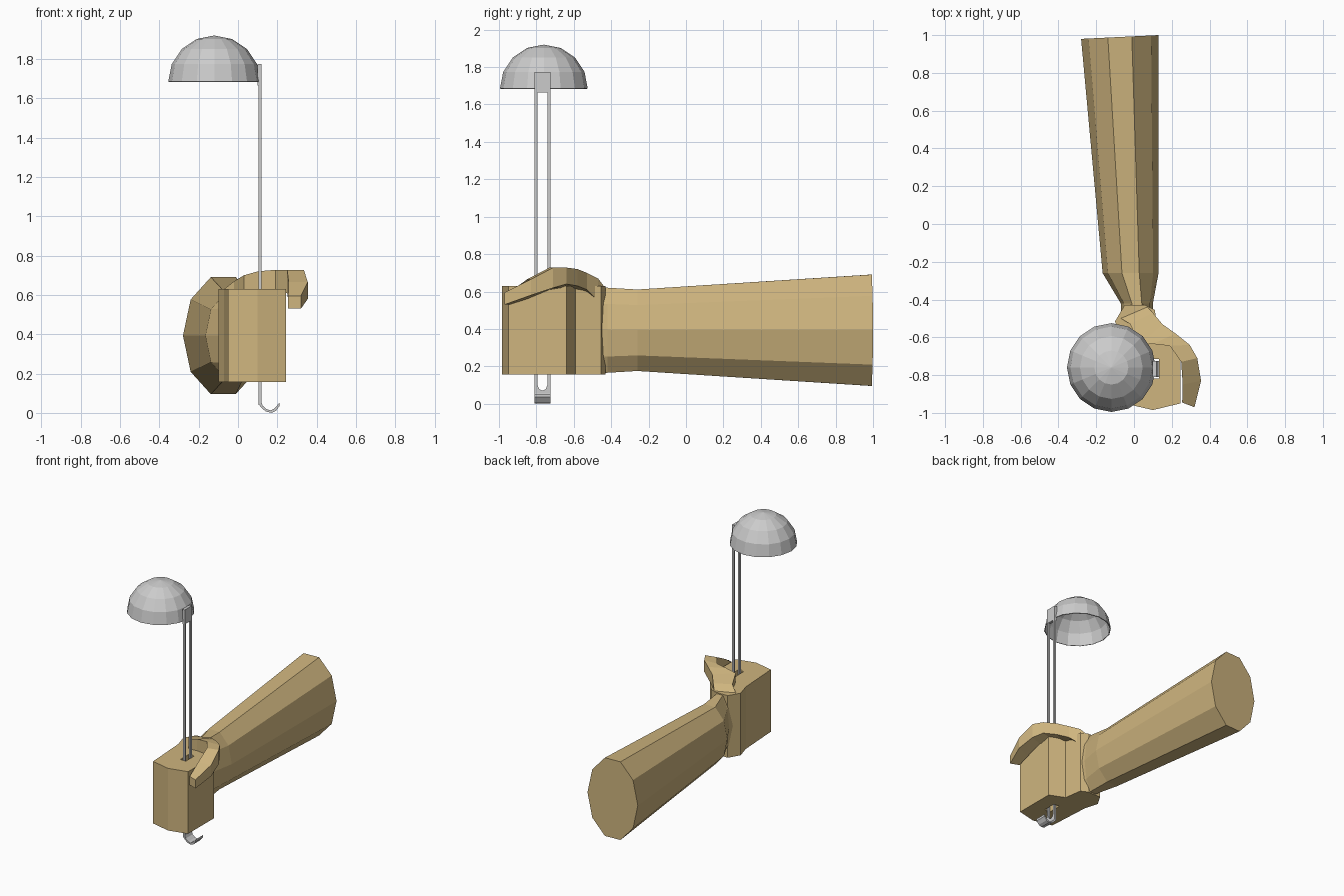
import bpy, bmesh, math
from mathutils import Vector

if "Cube" in bpy.data.objects:
    bpy.data.objects.remove(bpy.data.objects["Cube"])

tan = bpy.data.materials.new("tan")
tan.diffuse_color = (0.62, 0.46, 0.21, 1)
tan.use_nodes = True
tan.node_tree.nodes["Principled BSDF"].inputs["Base Color"].default_value = tan.diffuse_color


def finish(name, bm, mat=None):
    bmesh.ops.recalc_face_normals(bm, faces=bm.faces)
    me = bpy.data.meshes.new(name)
    bm.to_mesh(me)
    bm.free()
    ob = bpy.data.objects.new(name, me)
    bpy.context.collection.objects.link(ob)
    if mat:
        me.materials.append(mat)
    return ob


def loft(name, rings, mat=None):
    """Skin a list of equal-length closed rings and cap both ends."""
    bm = bmesh.new()
    vs = [[bm.verts.new(p) for p in r] for r in rings]
    n = len(rings[0])
    for a, b in zip(vs, vs[1:]):
        for i in range(n):
            j = (i + 1) % n
            bm.faces.new((a[i], a[j], b[j], b[i]))
    bm.faces.new(vs[0])
    bm.faces.new(vs[-1])
    return finish(name, bm, mat)


def box(name, x0, x1, y0, y1, z0, z1):
    base = [(x0, y0), (x1, y0), (x1, y1), (x0, y1)]
    return loft(name, [[(x, y, z) for x, y in base] for z in (z0, z1)])


# forearm: ten-sided tapering tube: y, centre x, radius x, radius z, end slant
def arm_ring(y, cx, rx, rz, slant=0):
    pts = []
    for i in range(10):
        a = math.tau * i / 10
        pts.append((cx + rx * math.cos(a), y + slant * math.cos(a),
                    0.393 + rz * math.sin(a)))
    return pts


loft("forearm", [arm_ring(0.99, -0.075, 0.205, 0.313, 0.01),
                 arm_ring(-0.26, -0.018, 0.148, 0.229),
                 arm_ring(-0.42, 0.015, 0.085, 0.239),
                 arm_ring(-0.52, 0.015, 0.085, 0.242)], tan)

# fist: extruded outline with a slot for the handle
outline = [(0.245, -0.95), (0.245, -0.64), (0.13, -0.59), (0.11, -0.455),
           (0.06, -0.43), (-0.05, -0.43), (-0.1, -0.515), (-0.07, -0.62),
           (-0.05, -0.95), (0.1, -0.985)]
fist = loft("fist", [[(x, y, z) for x, y in outline] for z in (0.157, 0.63)], tan)
slot = box("handle_slot_cutter", 0.085, 0.132, -0.817, -0.715, 0, 0.8)
slot.hide_render = True
slot.hide_viewport = True
cut = fist.modifiers.new("slot", 'BOOLEAN')
cut.object = slot
cut.operation = 'DIFFERENCE'
cut.solver = 'EXACT'

# thumb: inner xy, outer xy, bottom inner, bottom outer, top
sections = [((-0.07, -0.50), (0.07, -0.44), 0.48, 0.48, 0.63),
            ((-0.02, -0.53), (0.10, -0.47), 0.55, 0.55, 0.67),
            ((0.03, -0.64), (0.15, -0.53), 0.60, 0.61, 0.70),
            ((0.10, -0.635), (0.22, -0.58), 0.62, 0.63, 0.72),
            ((0.19, -0.645), (0.295, -0.64), 0.62, 0.64, 0.728),
            ((0.25, -0.73), (0.335, -0.71), 0.61, 0.62, 0.728),
            ((0.258, -0.85), (0.355, -0.83), 0.56, 0.58, 0.665),
            ((0.255, -0.945), (0.32, -0.97), 0.53, 0.53, 0.595)]
loft("thumb", [[(*i, bi), (*o, bo), (*o, t), (*i, t)]
               for i, o, bi, bo, t in sections], tan)

# strainer bowl: open half sphere, 16 sides
bm = bmesh.new()
bmesh.ops.create_uvsphere(bm, u_segments=16, v_segments=8, radius=0.235)
bmesh.ops.delete(bm, geom=[v for v in bm.verts if v.co.z < -0.01], context='VERTS')
bmesh.ops.translate(bm, verts=bm.verts, vec=Vector((-0.12, -0.76, 1.685)))
bowl = finish("bowl", bm)
shell = bowl.modifiers.new("shell", 'SOLIDIFY')
shell.thickness = 0.006

# handle: twin rods, bracket under the bowl, bottom bridge
for side, y in (("front", -0.81), ("back", -0.741)):
    box(side + "_handle_rod", 0.104, 0.119, y, y + 0.016, 0.07, 1.70)
box("bowl_bracket", 0.098, 0.119, -0.81, -0.725, 1.665, 1.775)
gap = [(-0.81, 0.04), (-0.725, 0.04), (-0.725, 0.10), (-0.741, 0.10),
       (-0.75, 0.078), (-0.767, 0.07), (-0.785, 0.078), (-0.794, 0.10), (-0.81, 0.10)]
loft("handle_bridge", [[(x, y, z) for y, z in gap] for x in (0.104, 0.119)])

# hanging hook: thin curled strip
hook = [(0.104, 0.05), (0.115, 0.03), (0.14, 0.008), (0.17, 0.0), (0.192, 0.01),
        (0.211, 0.035), (0.211, 0.052), (0.187, 0.024), (0.168, 0.013),
        (0.147, 0.018), (0.126, 0.036), (0.119, 0.055)]
loft("hanging_hook", [[(x, y, z) for x, z in hook] for y in (-0.81, -0.725)])
